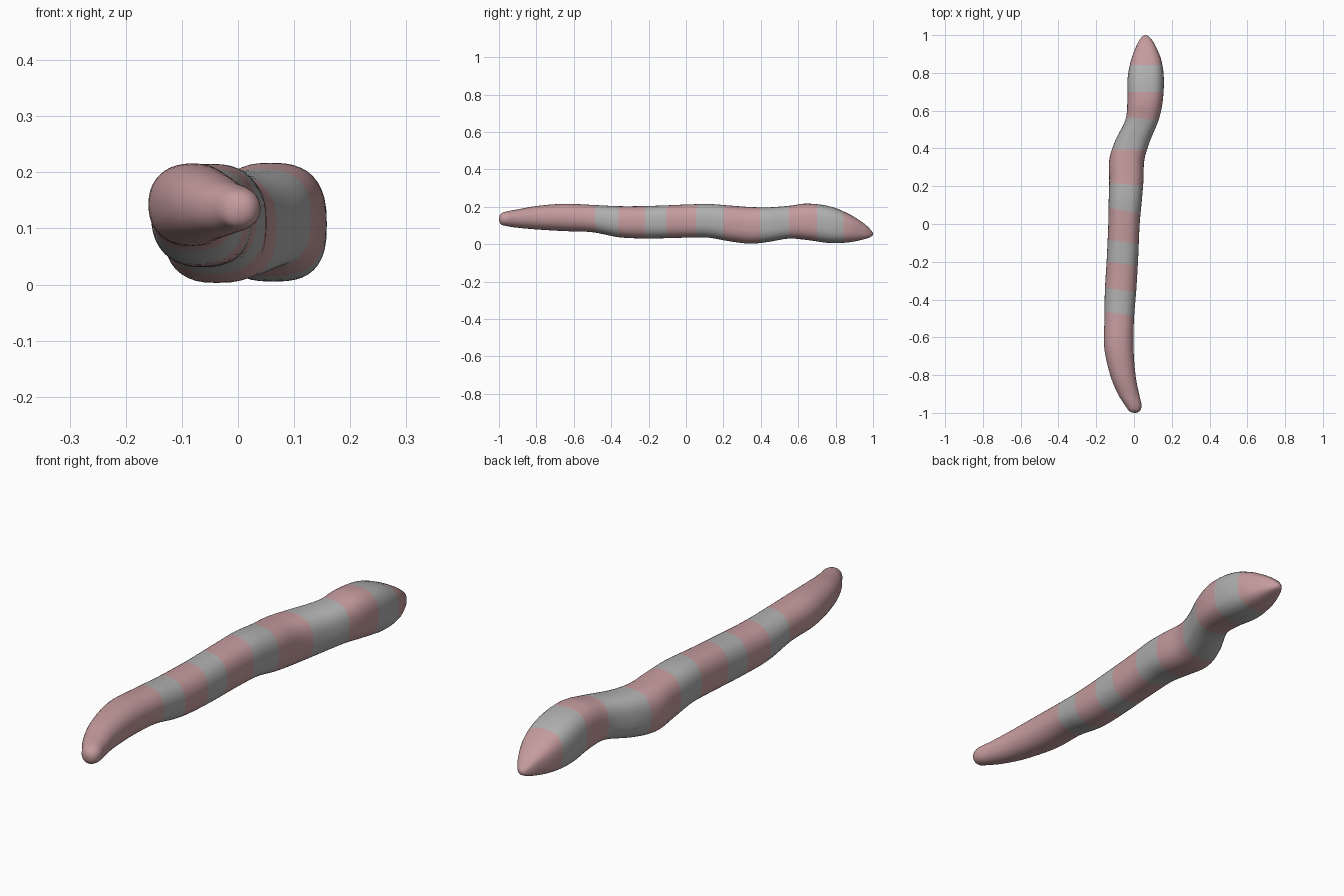
import bpy
import bmesh
from math import sin, cos, pi, copysign
from mathutils import Vector

default_cube = bpy.data.objects.get("Cube")
if default_cube:
    bpy.data.objects.remove(default_cube, do_unlink=True)


def make_material(name, color):
    material = bpy.data.materials.new(name)
    material.use_nodes = True
    rgba = (*color, 1)
    material.diffuse_color = rgba
    material.node_tree.nodes["Principled BSDF"].inputs["Base Color"].default_value = rgba
    return material


# Body stations from head to tail: y, x low, x high, z low, z high
STATIONS = [
    (-1, .005, .005, .135, .135),
    (-.99, -.025, .03, .107, .162),
    (-.96, -.047, .04, .097, .175),
    (-.9, -.085, .027, .088, .186),
    (-.8, -.126, .008, .079, .204),
    (-.65, -.158, -.003, .07, .216),
    (-.5, -.156, 0, .064, .21),
    (-.35, -.154, .012, .036, .203),
    (-.18, -.144, .022, .031, .205),
    (0, -.136, .03, .035, .212),
    (.12, -.134, .041, .035, .215),
    (.23, -.131, .05, .016, .207),
    (.34, -.131, .055, .003, .199),
    (.44, -.1, .085, .012, .197),
    (.55, -.046, .13, .03, .205),
    (.65, -.035, .152, .022, .217),
    (.77, -.034, .158, .006, .202),
    (.87, -.015, .144, .01, .162),
    (.95, .016, .11, .026, .112),
    (.988, .04, .083, .039, .076),
    (1, .06, .06, .055, .055),
]
STEPS = 5
SIDES = 40


def reflected(s):
    # Swapping the limits makes the closing curve round at the tip
    return (s[0], s[2], s[1], s[4], s[3])


def spline(p, q, r, s, t):
    return tuple(
        b + t / 2 * (c - a + t * (2 * a - 5 * b + 4 * c - d + t * (3 * (b - c) + d - a)))
        for a, b, c, d in zip(p, q, r, s)
    )


def interpolated_stations():
    padded = [reflected(STATIONS[1]), *STATIONS, reflected(STATIONS[-2])]
    for i in range(len(STATIONS) - 1):
        for step in range(STEPS):
            yield spline(*padded[i:i + 4], step / STEPS)
    yield STATIONS[-1]


def rounded(value, exponent):
    return copysign(abs(value) ** (2 / exponent), value)


def add_ring(bm, station):
    y, x_low, x_high, z_low, z_high = station
    exponent = 2.45 + .35 * y
    ring = []
    for k in range(SIDES):
        angle = 2 * pi * k / SIDES
        x = (x_low + x_high) / 2 + (x_high - x_low) / 2 * rounded(cos(angle), exponent)
        z = (z_low + z_high) / 2 + (z_high - z_low) / 2 * rounded(sin(angle), exponent)
        ring.append(bm.verts.new((x, y, z)))
    return ring


# Band edges: y on the body centre line and sideways slant
BAND_EDGES = [(-.475, .15), (-.35, .15), (-.21, .15), (-.095, .15), (.07, .2),
              (.21, .1), (.395, 0), (.557, .1), (.7, 0), (.842, 0)]


def edge_plane(y, slant):
    centre = next(s for s in STATIONS if s[0] >= y)
    point = Vector(((centre[1] + centre[2]) / 2, y, .1))
    return point, Vector((slant, 1, 0)).normalized()


# Lofted body
bm = bmesh.new()
rings = [add_ring(bm, s) for s in interpolated_stations()]
for front, back in zip(rings, rings[1:]):
    for k in range(SIDES):
        n = (k + 1) % SIDES
        bm.faces.new((front[k], front[n], back[n], back[k]))
bmesh.ops.remove_doubles(bm, verts=bm.verts[:], dist=1e-5)

# Alternating bands cut into the surface
planes = [edge_plane(*edge) for edge in BAND_EDGES]
for point, normal in planes:
    bmesh.ops.bisect_plane(bm, geom=bm.verts[:] + bm.edges[:] + bm.faces[:],
                           dist=1e-5, plane_co=point, plane_no=normal)
bmesh.ops.recalc_face_normals(bm, faces=bm.faces[:])
for face in bm.faces:
    face.smooth = True
    middle = face.calc_center_median()
    face.material_index = sum((middle - p).dot(n) > 0 for p, n in planes) % 2

mesh = bpy.data.meshes.new("worm_body")
bm.to_mesh(mesh)
bm.free()
mesh.materials.append(make_material("dusty pink", (.56, .33, .34)))
mesh.materials.append(make_material("soft gray", (.43, .43, .43)))
body = bpy.data.objects.new("worm_body", mesh)
bpy.context.collection.objects.link(body)
